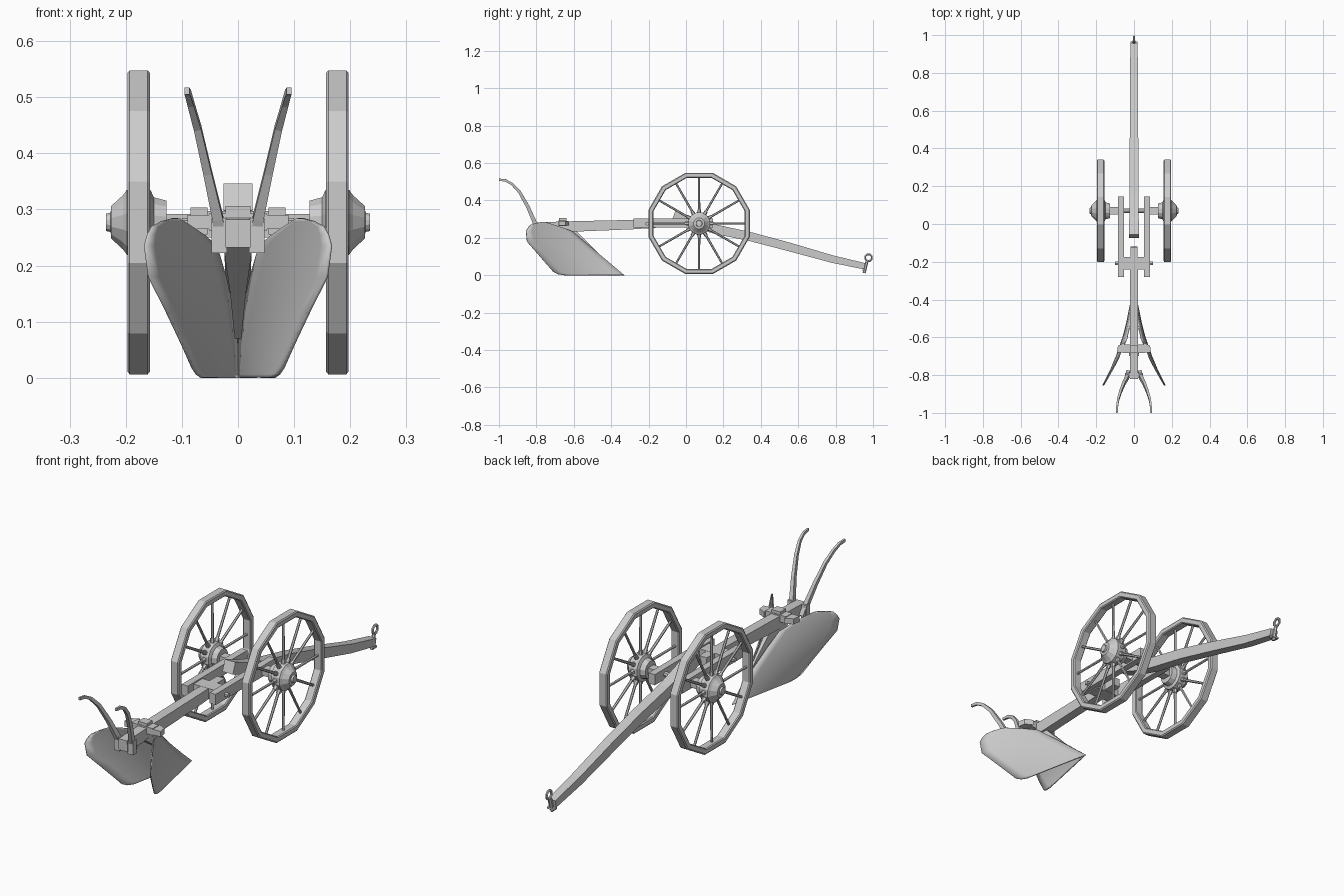
import bpy, bmesh, math
from mathutils import Vector, Matrix

if "Cube" in bpy.data.objects:
    bpy.data.objects.remove(bpy.data.objects["Cube"])


def make(name, verts, faces, smooth=False):
    me = bpy.data.meshes.new(name)
    me.from_pydata(verts, [], faces)
    bm = bmesh.new()
    bm.from_mesh(me)
    bmesh.ops.recalc_face_normals(bm, faces=bm.faces)
    for f in bm.faces:
        f.smooth = smooth
    bm.to_mesh(me)
    bm.free()
    ob = bpy.data.objects.new(name, me)
    bpy.context.collection.objects.link(ob)
    return ob


def sweep(name, path, sizes):
    """Rectangular bar along a path; sizes are (width, height) per point."""
    pts = [Vector(p) for p in path]
    verts, faces, n = [], [], len(pts)
    for i, p in enumerate(pts):
        t = (pts[min(i + 1, n - 1)] - pts[max(i - 1, 0)]).normalized()
        side = Vector((1, 0, 0))
        side = (side - t * side.dot(t)).normalized()
        up = side.cross(t)
        w, h = sizes[i]
        for a, b in ((-1, -1), (1, -1), (1, 1), (-1, 1)):
            verts.append(p + side * a * w / 2 + up * b * h / 2)
    for i in range(n - 1):
        for k in range(4):
            j = (k + 1) % 4
            faces.append((i*4 + k, i*4 + j, i*4 + 4 + j, i*4 + 4 + k))
    faces += [(3, 2, 1, 0), tuple(range(n*4 - 4, n*4))]
    return make(name, verts, faces)


def box(name, x0, x1, y0, y1, z0, z1):
    v = [(x, y, z) for x in (x0, x1) for y in (y0, y1) for z in (z0, z1)]
    f = [(0, 1, 3, 2), (4, 6, 7, 5), (0, 4, 5, 1), (2, 3, 7, 6), (0, 2, 6, 4), (1, 5, 7, 3)]
    return make(name, v, f)


def lathe_x(name, profile, centre, sides, turn=0.0, closed=False):
    """Revolve an (x, radius) profile about an axis along x."""
    verts, faces, n = [], [], len(profile)
    for k in range(sides):
        a = turn + 2 * math.pi * k / sides
        for x, r in profile:
            verts.append((centre[0] + x, centre[1] + r * math.cos(a), centre[2] + r * math.sin(a)))
    for k in range(sides):
        j = (k + 1) % sides
        for i in range(n if closed else n - 1):
            m = (i + 1) % n
            faces.append((k*n + i, k*n + m, j*n + m, j*n + i))
    if not closed:
        faces += [tuple(k*n for k in range(sides)), tuple(k*n + n - 1 for k in range(sides))]
    return make(name, verts, faces)


def rod(name, a, b, r0, r1, sides=6):
    a, b = Vector(a), Vector(b)
    rot = (b - a).to_track_quat('Z', 'Y').to_matrix().to_4x4()
    bm = bmesh.new()
    bmesh.ops.create_cone(bm, cap_ends=True, segments=sides, radius1=r0, radius2=r1,
                          depth=(b - a).length, matrix=Matrix.Translation((a + b) / 2) @ rot)
    me = bpy.data.meshes.new(name)
    bm.to_mesh(me)
    bm.free()
    ob = bpy.data.objects.new(name, me)
    bpy.context.collection.objects.link(ob)
    return ob


WY, WZ = 0.07, 0.277
C15 = math.cos(math.radians(15))

for s, tag in ((-1, "left"), (1, "right")):
    # wheel: twelve-sided rim, hub and spokes
    rim = [(.157, .248), (.157, .266), (.161, .271), (.193, .271), (.197, .266), (.197, .248), (.193, .244), (.161, .244)]
    lathe_x("wheel_rim_" + tag, [(s*x, r / C15) for x, r in rim], (0, WY, WZ), 12, math.radians(15), True)
    hub = [(.127, .04), (.15, .046), (.156, .06), (.198, .06), (.205, .05), (.226, .03),
           (.227, .018), (.235, .016)]
    lathe_x("wheel_hub_" + tag, [(s*x, r) for x, r in hub], (0, WY, WZ), 12, math.radians(15))
    for k in range(12):
        a = math.radians(30 * k)
        c, d = math.cos(a), math.sin(a)
        p = [(s * .177, WY + r * c, WZ + r * d) for r in (.05, .075, .25)]
        rod("spoke_socket_" + tag, p[0], p[1], .011, .009)
        rod("spoke_" + tag, p[0], p[2], .0065, .0055)

    # side bars of the forecarriage and their axle blocks
    box("side_bar_" + tag, s*.054, s*.085, -.28, .145, .255, .303)
    box("axle_block_" + tag, s*.083, s*.128, WY - .02, WY + .02, .262, .292)

    # curved mouldboard
    rows = [(0, -.65), (.006, -.685), (.018, -.71), (.06, -.746), (.12, -.798), (.18, -.85),
            (.235, -.855), (.255, -.844), (.27, -.83), (.279, -.80), (.284, -.77)]
    verts, faces, N = [], [], 9
    for z, back in rows:
        keel = -.33 - 1.19 * z
        front = keel if z < .24 else keel - (z - .24) * 1.9
        for i in range(N):
            y = front + (back - front) * i / (N - 1)
            verts.append((s * ((keel - y) * (.2 + 1.35*z) + .7*z*z), y, z))
    for r in range(len(rows) - 1):
        for i in range(N - 1):
            q = r*N + i
            faces.append((q, q + 1, q + N + 1, q + N))
    board = make("mouldboard_" + tag, verts, faces, True)
    m = board.modifiers.new("thickness", 'SOLIDIFY')
    m.thickness, m.offset = .005, 0

    # handle and its clamp cheek
    hp = [(.031, -.785, .235), (.036, -.81, .285), (.054, -.845, .365), (.072, -.89, .445),
          (.084, -.93, .488), (.089, -.965, .507), (.091, -1.0, .511)]
    hs = [(.02, .024), (.019, .022), (.015, .019), (.013, .016), (.011, .014), (.01, .013), (.009, .012)]
    sweep("handle_" + tag, [(s*x, y, z) for x, y, z in hp], hs)
    box("handle_clamp_" + tag, s*.02, s*.047, -.815, -.79, .222, .285)

    # sloping ear of the top bracket
    ear = [(.05, -.682), (.05, -.628), (.085, -.645), (.09, -.68)]
    v = [(s*x, y, z) for z in (.265, .29) for x, y in ear]
    make("bracket_ear_" + tag, v, [(0, 1, 2, 3), (4, 5, 6, 7)] +
         [(k, (k+1) % 4, (k+1) % 4 + 4, k + 4) for k in range(4)])

# axle and pivot bolt
rod("axle", (-.235, WY, WZ), (.235, WY, WZ), .012, .012, 8)
rod("pivot_bolt", (-.1, -.208, .275), (.1, -.208, .275), .01, .01, 6)
box("cross_block", -.06, .06, -.24, -.175, .25, .297)

# plough beam and top bracket
sweep("plough_beam", [(0, -.82, .257), (0, -.6, .261), (0, -.28, .271), (0, -.12, .277)],
      [(.044, .05), (.044, .056), (.042, .05), (.038, .04)])
box("top_bracket", -.052, .052, -.682, -.638, .262, .293)
box("bracket_plate", -.022, .022, -.68, -.64, .29, .306)

# shank wedge between the mouldboards
sh = [(.006, -.47, -.42, .07), (.014, -.57, -.50, .15), (.027, -.70, -.59, .24)]
v = [p for w, y0, y1, z in sh for p in ((-w, y0, z), (w, y0, z), (w*.4, y1, z), (-w*.4, y1, z))]
f = [(0, 1, 2, 3), (8, 9, 10, 11)]
f += [(b + k, b + (k+1) % 4, b + 4 + (k+1) % 4, b + 4 + k) for b in (0, 4) for k in range(4)]
make("shank", v, f)

# draught pole
sweep("draught_pole",
      [(0, -.065, .322), (0, .03, .285), (0, .15, .248), (0, .35, .205), (0, .55, .152), (0, .78, .087), (0, .955, .048)],
      [(.052, .052), (.05, .052), (.048, .05), (.046, .048), (.044, .046), (.042, .04), (.038, .034)])

# hitch pin and ring
rod("hitch_pin", (0, .952, .012), (0, .968, .076), .008, .008, 6)
box("hitch_plate", -.018, .018, .945, .965, .022, .03)
R = .0185
lathe = [(.006 * math.cos(a), R + .006 * math.sin(a)) for a in [2*math.pi*k/6 for k in range(6)]]
lathe_x("hitch_ring", lathe, (0, .976, .094), 8, math.radians(22.5), True)
